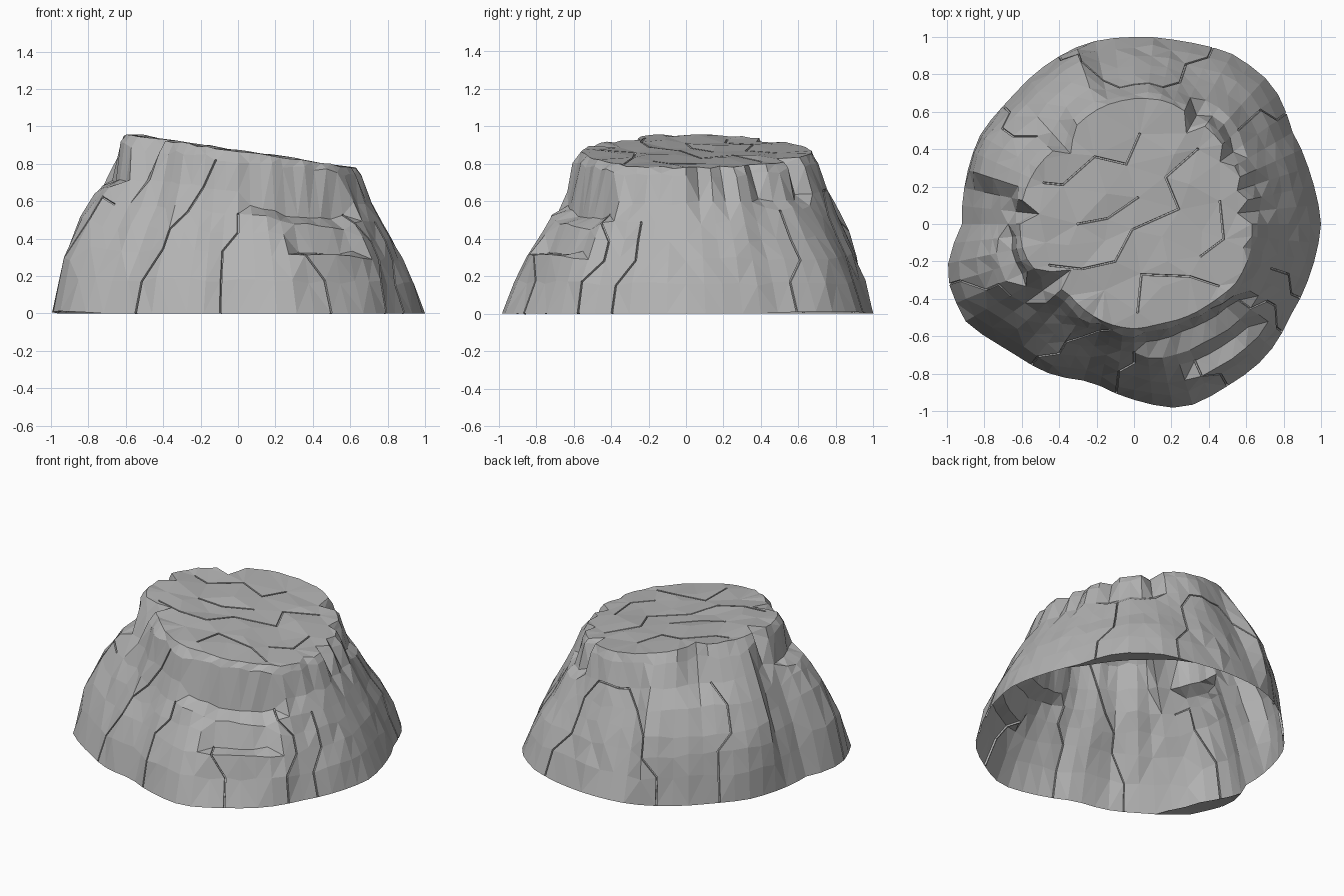
import bpy, bmesh, math, random
from mathutils import Vector
from mathutils.geometry import delaunay_2d_cdt

random.seed(7)
if "Cube" in bpy.data.objects:
    bpy.data.objects.remove(bpy.data.objects["Cube"])

COLS = 60

# Radii of the foot and of the plateau rim, evenly spaced around the rock
FOOT = [1.0, .98, .98, 1.05, 1.05, 1.01, 1.0, 1.0, .97, .94, .95, .93,
        .92, 1.04, 1.04, .95, .92, .87, .94, 1.02, 1.0, 1.0, .97, .98]
RIM = [.63, .62, .62, .64, .65, .68, .67, .65, .61, .58, .6, .61,
       .61, .61, .57, .51, .53, .55, .56, .55, .57, .59, .63, .64]
RIDGES = [random.uniform(-.016, .016) for _ in range(COLS // 2)]

# Wall profiles: (height share, outward share) from foot to rim
SLOPE = [(0, 1), (.2, .86), (.37, .7), (.5, .55), (.62, .41), (.76, .24), (.94, .1), (1, 0)]
STEEP = [(0, 1), (.2, .85), (.37, .65), (.5, .48), (.62, .33), (.76, .2), (.94, .1), (1, 0)]
LEDGE = [(0, 1), (.2, .86), (.37, .72), (.5, .53), (.6, .41), (.66, .19), (.95, .09), (1, 0)]
TERRACE = [(0, 1), (.2, .87), (.37, .72), (.5, .53), (.7, .31), (.76, .17), (.95, .07), (1, 0)]
BUTTRESS = [(0, 1), (.2, .86), (.37, .76), (.4, .57), (.57, .42), (.63, .18), (.95, .08), (1, 0)]
SHOULDER = [(0, 1), (.3, .84), (.53, .6), (.66, .42), (.71, .33), (.74, .13), (.95, .06), (1, 0)]
BULGE = [(0, 1), (.2, .96), (.35, .9), (.48, .8), (.64, .58), (.78, .34), (.92, .14), (1, 0)]

# Which profile each run of columns follows; the rest use the plain slope
RUNS = [(6, 10, TERRACE), (18, 27, BULGE), (31, 34, SHOULDER), (38, 45, STEEP),
        (46, 48, LEDGE), (49, 53, BUTTRESS), (54, 54, LEDGE)]

# Clefts cut into the upper wall: column -> depth, tapering to a point below
CLEFTS = {1: .07, 3: .04, 6: .06, 10: .09, 21: .04, 22: .08, 29: .1, 35: .06, 36: .13, 58: .04}
TAPER = [0, 0, 0, 0, .1, .45, .9, 1]


def radius(table, col):
    pos = col * len(table) / COLS
    k = int(pos)
    a, b = table[k % len(table)], table[(k + 1) % len(table)]
    return a + (b - a) * (pos - k)


def profile(col):
    return next((shape for start, end, shape in RUNS if start <= col <= end), SLOPE)


def plateau_z(x):
    return .868 - .142 * x


bm = bmesh.new()

# Wall: one column of points per direction
wall = []
for col in range(COLS):
    angle = math.tau * col / COLS
    foot, rim = radius(FOOT, col), radius(RIM, col)
    top = plateau_z(rim * math.cos(angle)) + random.uniform(-.007, .007)
    column = []
    for ring, (t, s) in enumerate(profile(col)):
        r = rim + (foot - rim) * s - CLEFTS.get(col, 0) * TAPER[ring]
        if 0 < ring < 7:
            r += radius(RIDGES, col) + random.uniform(-.006, .006)
            t += random.uniform(-.015, .015)
        column.append(bm.verts.new((r * math.cos(angle), r * math.sin(angle), t * top)))
    wall.append(column)
RINGS = len(SLOPE)
for col in range(COLS):
    a, b = wall[col], wall[(col + 1) % COLS]
    for k in range(RINGS - 1):
        bm.faces.new((a[k], b[k], b[k + 1], a[k + 1]))

# Wall cracks: paths of (column, ring), joined along edges or quad diagonals
WALL_CRACKS = [
    [(39, 0), (39, 1), (40, 2), (40, 3), (41, 4), (42, 5), (43, 6)],
    [(44, 0), (44, 1), (44, 2), (45, 3), (45, 4)],
    [(50, 0), (50, 1), (49, 2), (49, 3)],
    [(54, 0), (54, 1), (55, 2), (55, 3), (54, 4), (54, 5)],
    [(56, 0), (56, 1), (57, 2), (57, 3), (57, 4)],
    [(33, 0), (33, 1), (34, 2), (34, 3), (35, 4)],
    [(11, 0), (11, 1), (12, 2), (12, 3), (12, 4), (13, 5), (14, 5), (15, 5), (16, 5),
     (17, 4), (18, 3), (18, 2), (19, 1), (19, 0)],
    [(6, 0), (6, 1), (7, 2), (7, 3), (7, 4)],
    [(23, 0), (23, 1), (23, 2), (24, 3), (24, 4), (23, 5)],
]
cracks = []
for path in WALL_CRACKS:
    points = [wall[c][k] for c, k in path]
    for a, b in zip(points, points[1:]):
        if not bm.edges.get((a, b)):
            quad = next(f for f in a.link_faces if b in f.verts)
            bmesh.utils.face_split(quad, a, b)
        cracks.append(bm.edges.get((a, b)))

# Plateau: triangulated around its crack lines and a loose scatter of points
CAP_CRACKS = [
    [(-.45, -.22), (-.28, -.24), (-.1, -.2), (-.01, -.03), (.24, .08), (.17, .25), (.34, .4)],
    [(.02, -.47), (.04, -.27), (.3, -.28), (.45, -.33)],
    [(-.3, .0), (-.14, .03), (.02, .14)],
    [(-.48, .22), (-.38, .21), (-.21, .36), (-.04, .32), (.03, .48)],
    [(.36, -.17), (.48, -.08), (.46, .12)],
]
rim = [column[-1] for column in wall]
flat = [v.co.xy for v in rim]
lines = []
for path in CAP_CRACKS:
    first = len(flat)
    flat += [Vector(p) for p in path]
    lines += [(i, i + 1) for i in range(first, len(flat) - 1)]
for _ in range(400):
    col = random.randrange(COLS)
    r = radius(RIM, col) * .8 * math.sqrt(random.random())
    p = Vector((r * math.cos(math.tau * col / COLS), r * math.sin(math.tau * col / COLS)))
    if all((p - q).length > .12 for q in flat):
        flat.append(p)
points, edges, tris, origins, edge_origins, _ = delaunay_2d_cdt(
    flat, lines, [list(range(COLS))], 1, 1e-5)
cap = []
for p, origin in zip(points, origins):
    if origin and origin[0] < COLS:
        cap.append(rim[origin[0]])
    else:
        cap.append(bm.verts.new((p.x, p.y, plateau_z(p.x) + random.uniform(-.012, .012))))
for tri in tris:
    bm.faces.new([cap[i] for i in tri])
for (a, b), origin in zip(edges, edge_origins):
    if any(i < len(lines) for i in origin):
        edge = bm.edges.get((cap[a], cap[b]))
        if edge:
            cracks.append(edge)

# Underside lips: slim crescents folded inward from the foot
for start, end in ((4, 12), (31, 37)):
    inner = {}
    for col in range(start, end + 1):
        share = math.sin(math.pi * (col - start) / (end - start))
        foot = wall[col][0]
        foot.co.z += .012 * share
        scale = 1 - .1 * share
        inner[col] = foot if share < .01 else bm.verts.new(
            (foot.co.x * scale, foot.co.y * scale, foot.co.z + .006))
    for col in range(start, end):
        ring = [wall[col][0], inner[col], inner[col + 1], wall[col + 1][0]]
        bm.faces.new(list(dict.fromkeys(ring)))

# Facet the walls, then open every crack into a narrow groove
bmesh.ops.triangulate(bm, faces=[f for f in bm.faces if len(f.verts) > 3], quad_method='BEAUTY')
bmesh.ops.recalc_face_normals(bm, faces=bm.faces)
if sum(f.normal.z * f.calc_area() for f in bm.faces) < 0:
    bmesh.ops.reverse_faces(bm, faces=bm.faces)
strips = bmesh.ops.bevel(bm, geom=cracks, offset=.005, segments=1, affect='EDGES',
                         clamp_overlap=True)["faces"]
bmesh.ops.inset_region(bm, faces=strips, thickness=.0015, depth=-.012,
                       use_boundary=True, use_even_offset=False)

mesh = bpy.data.meshes.new("rock_plateau")
bm.to_mesh(mesh)
bm.free()
rock = bpy.data.objects.new("rock_plateau", mesh)
bpy.context.collection.objects.link(rock)

# Grey stone
stone = bpy.data.materials.new("grey stone")
stone.use_nodes = True
colour = (.45, .45, .45, 1)
stone.diffuse_color = colour
stone.node_tree.nodes["Principled BSDF"].inputs["Base Color"].default_value = colour
mesh.materials.append(stone)
